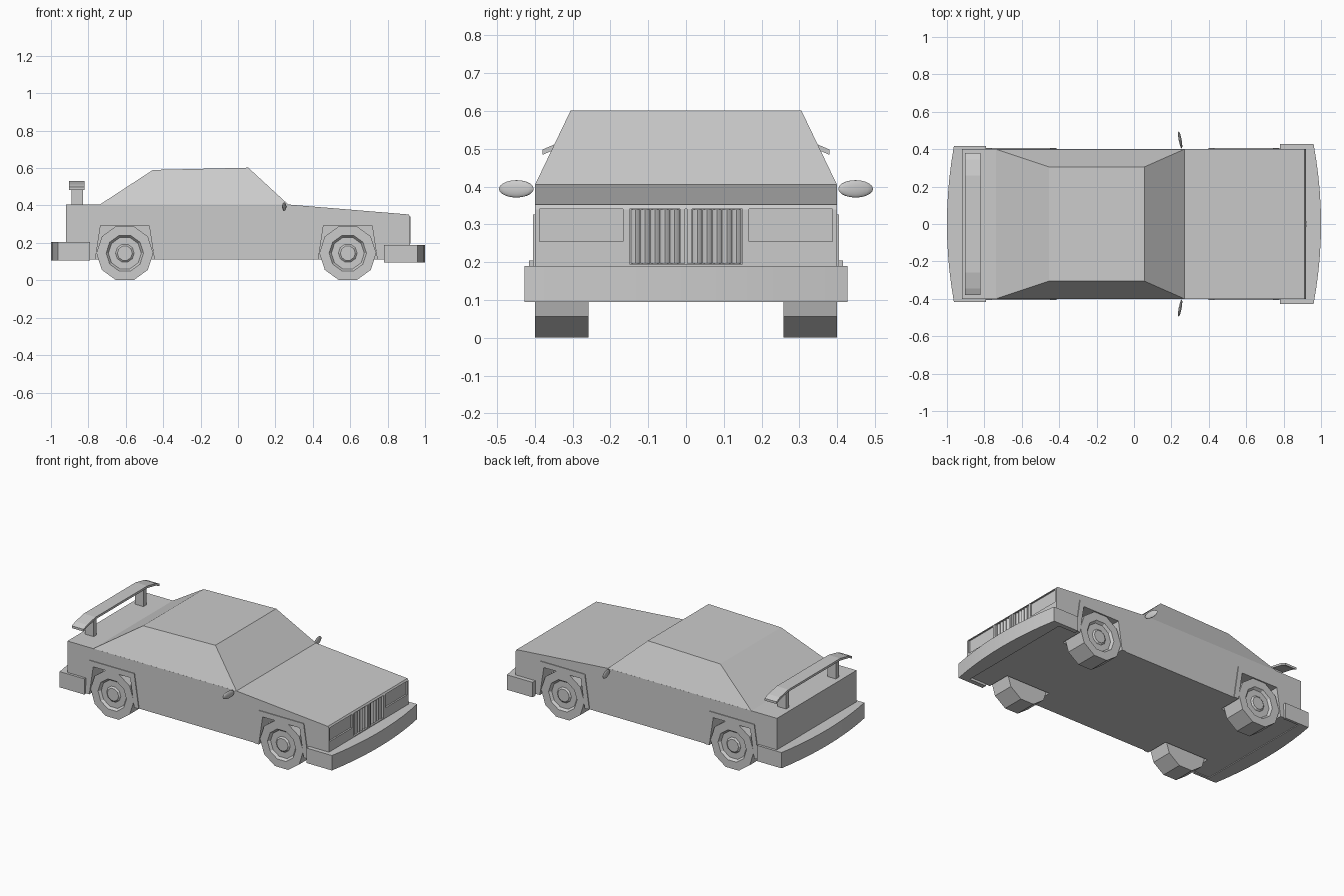
import bpy, bmesh, math
from mathutils import Vector

old = bpy.data.objects.get("Cube")
if old:
    bpy.data.objects.remove(old, do_unlink=True)

GREY = (0.6, 0.6, 0.6, 1)
paint = bpy.data.materials.new("plain grey")
paint.use_nodes = True
paint.diffuse_color = GREY
paint.node_tree.nodes["Principled BSDF"].inputs["Base Color"].default_value = GREY


def finish(name, bm):
    bmesh.ops.recalc_face_normals(bm, faces=bm.faces)
    mesh = bpy.data.meshes.new(name)
    bm.to_mesh(mesh)
    bm.free()
    mesh.materials.append(paint)
    obj = bpy.data.objects.new(name, mesh)
    bpy.context.collection.objects.link(obj)
    return obj


def prism(name, points, axis, lo, hi):
    """Extrude a 2D outline along axis: x takes (y, z), y takes (x, z), z takes (x, y)."""
    bm = bmesh.new()
    verts = []
    for point in points:
        co = list(point)
        co.insert("xyz".index(axis), lo)
        verts.append(bm.verts.new(co))
    face = bm.faces.new(verts)
    ext = bmesh.ops.extrude_face_region(bm, geom=[face])
    move = Vector([hi - lo if a == axis else 0 for a in "xyz"])
    bmesh.ops.translate(bm, vec=move, verts=[v for v in ext["geom"] if isinstance(v, bmesh.types.BMVert)])
    return finish(name, bm)


def box(name, x0, x1, y0, y1, z0, z1):
    return prism(name, [(x0, y0), (x1, y0), (x1, y1), (x0, y1)], "z", z0, z1)


def cut(target, cutter):
    mod = target.modifiers.new("cut", "BOOLEAN")
    mod.operation = "DIFFERENCE"
    mod.solver = "EXACT"
    mod.object = cutter
    bpy.context.view_layer.objects.active = target
    bpy.ops.object.modifier_apply(modifier=mod.name)
    bpy.data.objects.remove(cutter, do_unlink=True)


def smooth(obj, angle=40):
    bpy.ops.object.select_all(action="DESELECT")
    obj.select_set(True)
    bpy.context.view_layer.objects.active = obj
    bpy.ops.object.shade_smooth_by_angle(angle=math.radians(angle))


AXLES = {"rear": -0.605, "front": 0.587}
SIDES = {"right": -1, "left": 1}

# Lower body with hood and trunk
body = prism("body", [(-0.92, 0.11), (0.92, 0.11), (0.92, 0.34), (0.912, 0.352),
                      (0.27, 0.405), (-0.92, 0.405)], "y", -0.4, 0.4)

# Wheel wells
for x in AXLES.values():
    for s in SIDES.values():
        well = [(x - 0.158, 0.05), (x + 0.158, 0.05), (x + 0.158, 0.11),
                (x + 0.13, 0.292), (x - 0.13, 0.292), (x - 0.158, 0.11)]
        cut(body, prism("well_cutter", well, "y", s * 0.25, s * 0.45))

# Recesses for the headlights and grille
for s in SIDES.values():
    cut(body, box("light_cutter", 0.91, 0.95, *sorted((s * 0.167, s * 0.388)), 0.255, 0.341))
cut(body, box("grille_cutter", 0.905, 0.95, -0.15, 0.15, 0.195, 0.341))

# Cabin tapering to the roof
bm = bmesh.new()
base = [bm.verts.new((x, y, 0.404)) for x, y in ((-0.74, -0.4), (0.27, -0.4), (0.27, 0.4), (-0.74, 0.4))]
roof = [bm.verts.new(c) for c in ((-0.455, -0.305, 0.59), (0.055, -0.305, 0.602),
                                  (0.055, 0.305, 0.602), (-0.455, 0.305, 0.59))]
bm.faces.new(base)
bm.faces.new(roof)
for i in range(4):
    j = (i + 1) % 4
    bm.faces.new((base[i], base[j], roof[j], roof[i]))
finish("cabin", bm)

# Curved bumpers that wrap round the corners
def bumper(name, direction, inner, corner, half, z0, z1):
    steps = 10
    outline = [(direction * inner, -half)]
    for i in range(steps + 1):
        t = -1 + 2 * i / steps
        outline.append((direction * (corner + (1 - corner) * (1 - t * t)), t * half))
    outline += [(direction * inner, half), (direction * inner, 0.399),
                (direction * 0.9, 0.399), (direction * 0.9, -0.399), (direction * inner, -0.399)]
    smooth(prism(name, outline, "z", z0, z1), 20)


bumper("front_bumper", 1, 0.78, 0.96, 0.428, 0.095, 0.19)
bumper("rear_bumper", -1, 0.79, 0.963, 0.416, 0.105, 0.205)

# Grille: two framed halves with upright slats
for side, s in SIDES.items():
    box(side + "_grille_post", 0.9, 0.921, *sorted((s * 0.002, s * 0.016)), 0.196, 0.341)
    for i in range(5):
        y = s * (0.03 + i * 0.026)
        slat = [(0.904, y - 0.013), (0.91, y - 0.008), (0.914, y), (0.91, y + 0.008), (0.904, y + 0.013)]
        smooth(prism(side + "_grille_slat", slat, "z", 0.196, 0.34), 50)

# Wheels: ten-sided, with a sunken rim and domed hub
def wheel(name, x, s):
    bm = bmesh.new()
    n = 10
    profile = [(0.152, 0.258), (0.152, 0.4), (0.1, 0.4), (0.088, 0.385), (0.05, 0.385), (0.04, 0.393)]
    rings = []
    for r, y in profile:
        rings.append([bm.verts.new((x + r * math.cos(math.tau * k / n), s * y,
                                    0.145 + r * math.sin(math.tau * k / n))) for k in range(n)])
    for a, b in zip(rings, rings[1:]):
        for k in range(n):
            bm.faces.new((a[k], a[(k + 1) % n], b[(k + 1) % n], b[k]))
    bm.faces.new(rings[0])
    bm.faces.new(rings[-1])
    finish(name, bm)


for end, x in AXLES.items():
    for side, s in SIDES.items():
        wheel(f"{end}_{side}_wheel", x, s)
        # Flat trim round each wheel arch
        trim = [(x - 0.19, 0.11), (x - 0.158, 0.11), (x - 0.13, 0.292), (x + 0.13, 0.292),
                (x + 0.158, 0.11), (x + 0.19, 0.11), (x + 0.158, 0.326), (x - 0.158, 0.326)]
        prism(f"{end}_{side}_arch_trim", trim, "y", s * 0.395, s * 0.405)

# Rear spoiler with drooping ends on two posts
upper = [(-0.38, 0.498), (-0.345, 0.513), (-0.26, 0.53), (0.26, 0.53), (0.345, 0.513), (0.38, 0.498)]
lower = [(y, z - 0.014) for y, z in reversed(upper)]
prism("spoiler_wing", upper + lower, "x", -0.903, -0.82)
for side, s in SIDES.items():
    box(side + "_spoiler_post", -0.89, -0.83, *sorted((s * 0.235, s * 0.265)), 0.4, 0.52)

# Oval door mirrors
for side, s in SIDES.items():
    bm = bmesh.new()
    bmesh.ops.create_uvsphere(bm, u_segments=16, v_segments=10, radius=1)
    for v in bm.verts:
        v.co = Vector((0.247 + 0.008 * v.co.x - 0.008 * v.co.y * s, s * 0.449 + 0.046 * v.co.y,
                       0.394 + 0.023 * v.co.z))
    smooth(finish(side + "_mirror", bm), 60)
